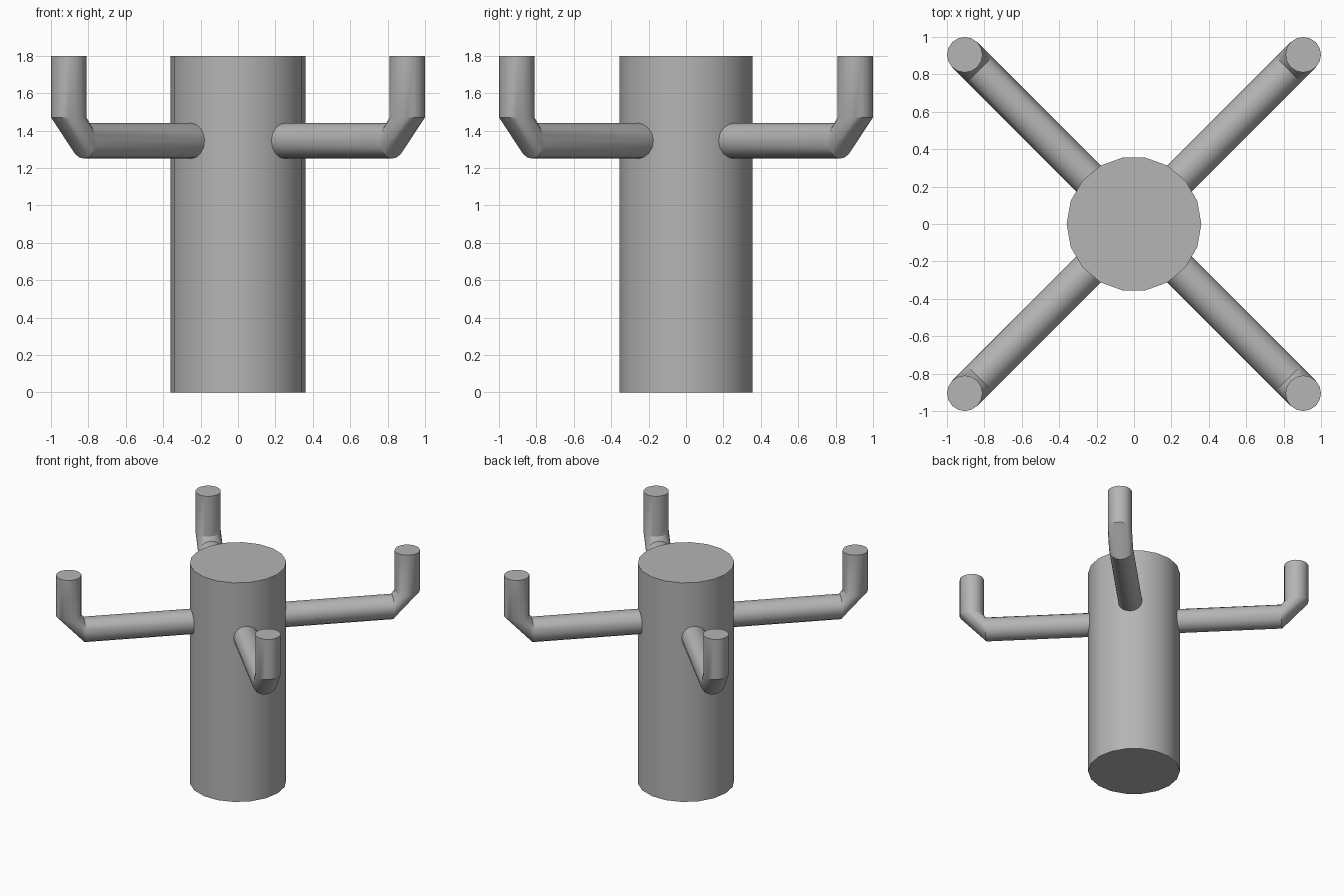
import bpy, bmesh, math
from mathutils import Vector, Matrix

if "Cube" in bpy.data.objects:
    bpy.data.objects.remove(bpy.data.objects["Cube"])

TRUNK_SIDES = 18
ARM_SIDES = 16
UP = Vector((0, 0, 1))
OUT = Vector((1, 0, 0))
SIDE = Vector((0, 1, 0))

# Dark grey surface
grey = bpy.data.materials.new("dark_grey")
grey.diffuse_color = (0.46, 0.46, 0.46, 1)
grey.use_nodes = True
grey.node_tree.nodes["Principled BSDF"].inputs["Base Color"].default_value = grey.diffuse_color


def finish(obj):
    obj.data.materials.append(grey)
    bpy.ops.object.select_all(action='DESELECT')
    obj.select_set(True)
    bpy.context.view_layer.objects.active = obj
    bpy.ops.object.shade_smooth_by_angle(angle=math.radians(30))


def make_arm(name, angle):
    # Pipe of four rings: inside trunk, arm end, elbow top, tip
    r, root2 = 0.095, math.sqrt(2)
    path = [(0.2, 1.345, UP), (0.825 * root2, 1.345, UP),
            (0.905 * root2, 1.47, -OUT), (0.905 * root2, 1.8, -OUT)]
    bm = bmesh.new()
    rings = []
    for d, z, normal in path:
        ring = []
        for i in range(ARM_SIDES):
            a = 2 * math.pi * i / ARM_SIDES
            ring.append(bm.verts.new(OUT * d + UP * z + r * (math.cos(a) * SIDE + math.sin(a) * normal)))
        rings.append(ring)
    for low, high in zip(rings, rings[1:]):
        for i in range(ARM_SIDES):
            j = (i + 1) % ARM_SIDES
            bm.faces.new((low[i], low[j], high[j], high[i]))
    bm.faces.new(rings[0])
    bm.faces.new(rings[-1])
    bmesh.ops.recalc_face_normals(bm, faces=bm.faces)
    bm.transform(Matrix.Rotation(angle, 4, 'Z'))
    mesh = bpy.data.meshes.new(name)
    bm.to_mesh(mesh)
    bm.free()
    obj = bpy.data.objects.new(name, mesh)
    bpy.context.collection.objects.link(obj)
    finish(obj)


# Trunk, turned so corners lie on the x axis
bpy.ops.mesh.primitive_cylinder_add(vertices=TRUNK_SIDES, radius=0.36, depth=1.8,
                                    location=(0, 0, 0.9), rotation=(0, 0, math.pi / 2))
trunk = bpy.context.object
trunk.name = "trunk"
finish(trunk)

# Four diagonal arms with upturned tips
for k, name in enumerate(("back_right_arm", "back_left_arm", "front_left_arm", "front_right_arm")):
    make_arm(name, math.radians(45 + 90 * k))
